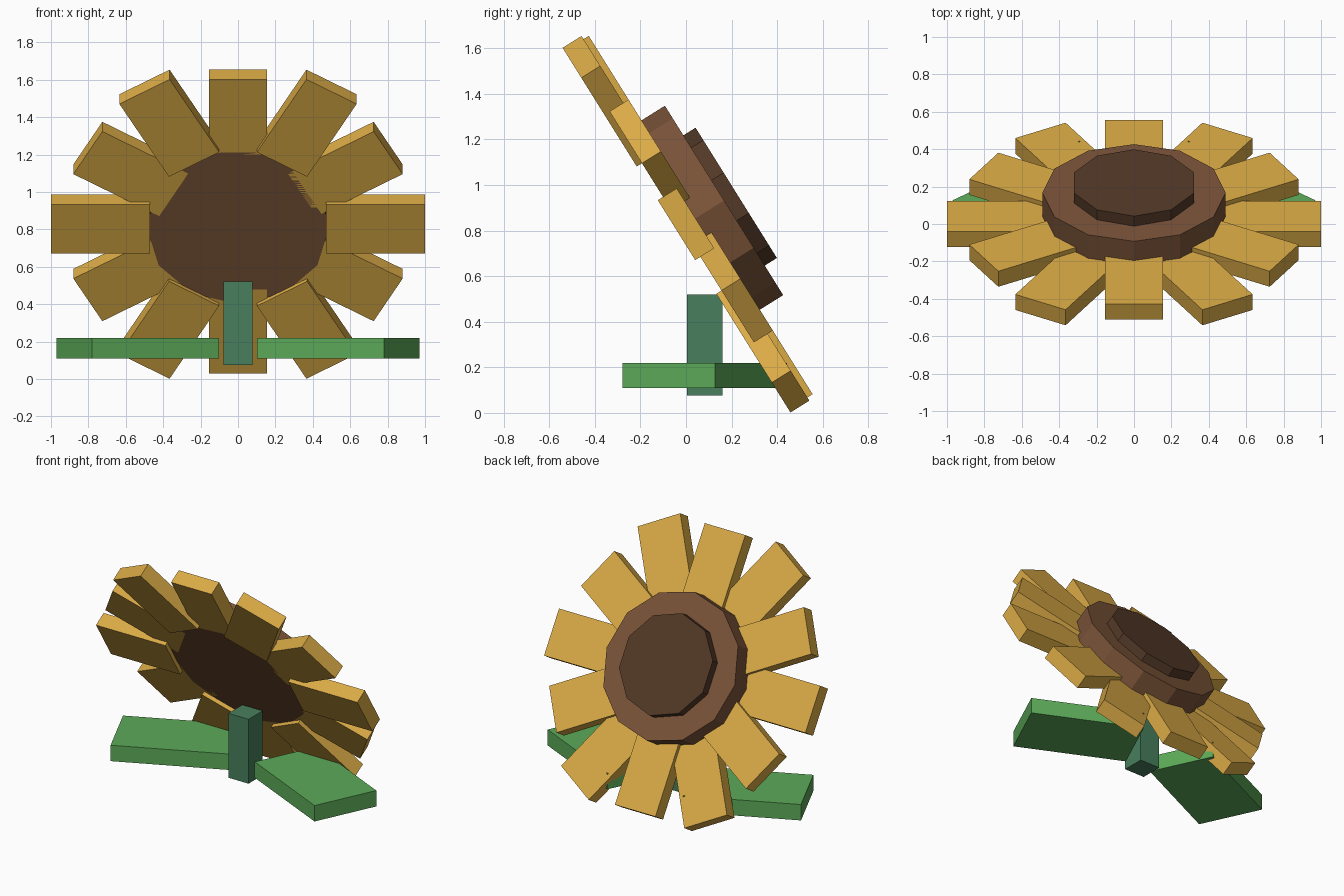
import bpy, bmesh
from math import sin, cos, pi, radians
from mathutils import Matrix, Vector

old = bpy.data.objects.get("Cube")
if old:
    bpy.data.objects.remove(old, do_unlink=True)


def material(name, hex_code):
    def linear(c):
        return c / 12.92 if c < 0.04045 else ((c + 0.055) / 1.055) ** 2.4
    rgb = [linear(int(hex_code[i:i + 2], 16) / 255) for i in (0, 2, 4)]
    m = bpy.data.materials.new(name)
    m.use_nodes = True
    m.diffuse_color = (*rgb, 1)
    m.node_tree.nodes["Principled BSDF"].inputs["Base Color"].default_value = (*rgb, 1)
    return m


petal_yellow = material("petal yellow", "DBAB46")
disc_brown = material("disc brown", "7B5439")
seed_brown = material("seed brown", "533927")
leaf_green = material("leaf green", "5CAA58")
stem_green = material("stem green", "487F5D")


def add_object(name, bm, mat, matrix):
    bmesh.ops.recalc_face_normals(bm, faces=bm.faces)
    mesh = bpy.data.meshes.new(name)
    bm.to_mesh(mesh)
    bm.free()
    mesh.materials.append(mat)
    obj = bpy.data.objects.new(name, mesh)
    obj.matrix_world = matrix
    bpy.context.collection.objects.link(obj)


def box(name, size, mat, matrix):
    bm = bmesh.new()
    bmesh.ops.create_cube(bm, size=1)
    bmesh.ops.scale(bm, vec=Vector(size), verts=bm.verts)
    add_object(name, bm, mat, matrix)


def prism(name, sides, radius, low, high, mat, matrix):
    """Flat-sided disc with a corner on the local y axis."""
    bm = bmesh.new()
    angles = [2 * pi * i / sides for i in range(sides)]
    base = bm.faces.new([bm.verts.new((radius * sin(a), radius * cos(a), low)) for a in angles])
    grown = bmesh.ops.extrude_face_region(bm, geom=[base], use_keep_orig=True)
    top = [v for v in grown["geom"] if isinstance(v, bmesh.types.BMVert)]
    bmesh.ops.translate(bm, vec=(0, 0, high - low), verts=top)
    add_object(name, bm, mat, matrix)


# Flower head: local z points out of the bloom, tilted up and to the back
head = Matrix.Translation((0, 0, 0.828)) @ Matrix.Rotation(radians(-58), 4, 'X')

# Petals alternate between an outer ring and a slightly raised inner ring
length = 0.53
for i in range(12):
    outer = i % 2 == 0
    tip, lift = (1.0, 0) if outer else (0.927, 0.027)
    place = (head @ Matrix.Rotation(i * pi / 6, 4, 'Z')
             @ Matrix.Translation((tip - length / 2, 0, lift)))
    box(f"petal_{i + 1}", (length, 0.31, 0.098), petal_yellow, place)

# Flower centre
prism("flower_disc", 12, 0.49, -0.022, 0.197, disc_brown, head)
prism("seed_centre", 10, 0.337, 0.15, 0.26, seed_brown, head)

# Stem
box("stem", (0.155, 0.155, 0.445), stem_green, Matrix.Translation((0, 0.082, 0.298)))

# Leaves, mirrored left and right
for side, label in ((1, "left"), (-1, "right")):
    place = (Matrix.Translation((side * 0.535, 0.083, 0.165))
             @ Matrix.Rotation(side * radians(-25), 4, 'Z'))
    box(f"{label}_leaf", (0.75, 0.447, 0.11), leaf_green, place)
